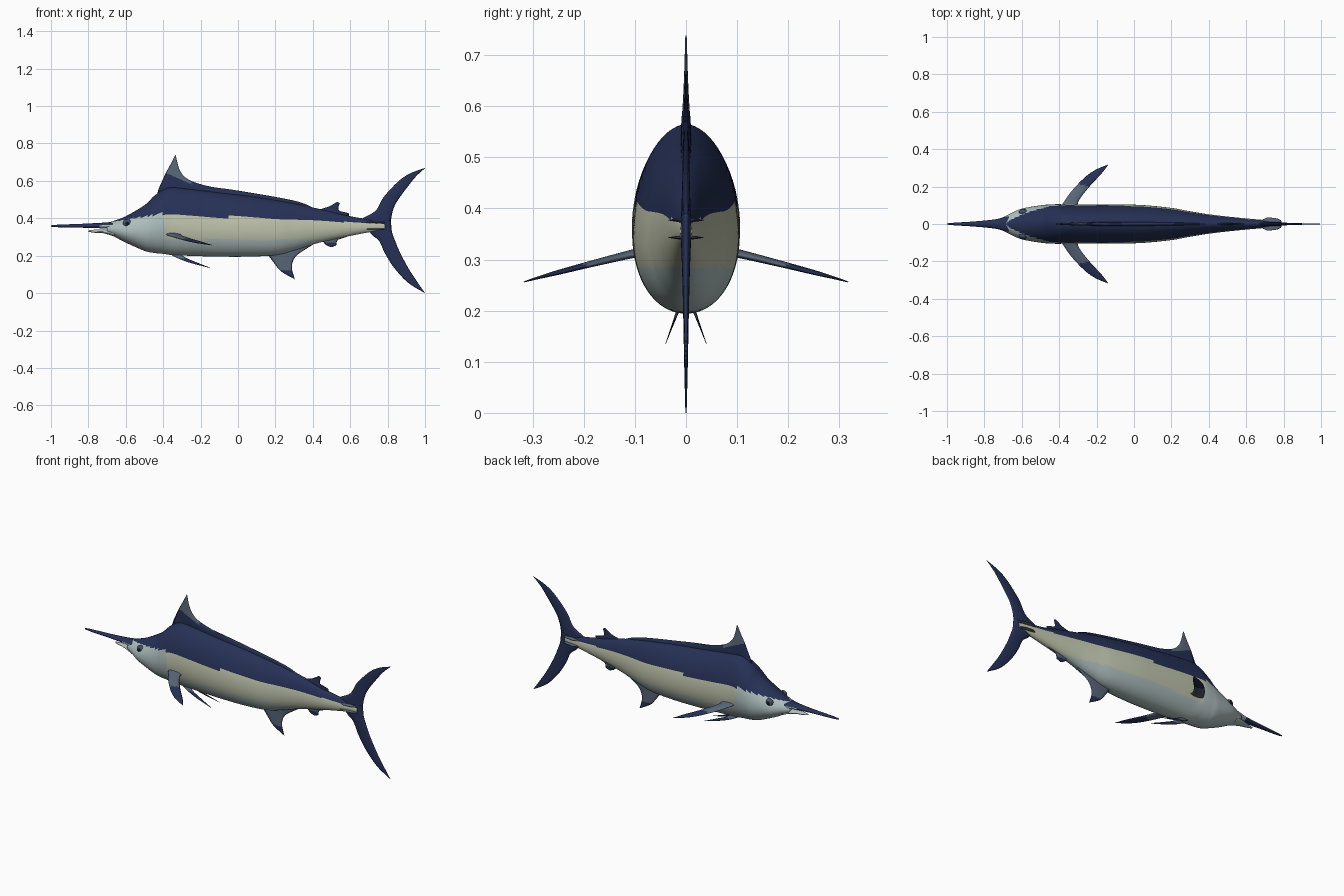
import bpy, bmesh, math
from mathutils import Vector


def material(name, rgb):
    m = bpy.data.materials.new(name)
    m.diffuse_color = (*rgb, 1)
    return m


MATS = [material("navy", (0.019, 0.030, 0.092)),
        material("cream", (0.52, 0.55, 0.41)),
        material("pale_belly", (0.42, 0.51, 0.51)),
        material("fin_grey", (0.10, 0.135, 0.19)),
        material("eye_slate", (0.06, 0.08, 0.13)),
        material("pupil_black", (0.006, 0.007, 0.012))]
NAVY, CREAM, PALE, GREY, SLATE, BLACK = range(6)


def smooth_rows(rows, steps):
    """Catmull-Rom interpolation between rows of numbers."""
    out = []
    n = len(rows)
    for i in range(n - 1):
        p0, p1, p2, p3 = (rows[max(0, min(n - 1, i + k))] for k in (-1, 0, 1, 2))
        for s in range(steps):
            t = s / steps
            out.append([0.5 * (2 * b + (c - a) * t + (2 * a - 5 * b + 4 * c - d) * t * t
                               + (3 * b - a - 3 * c + d) * t ** 3)
                        for a, b, c, d in zip(p0, p1, p2, p3)])
    out.append(list(rows[-1]))
    return out


def finish(name, bm, rule):
    bmesh.ops.recalc_face_normals(bm, faces=bm.faces)
    for f in bm.faces:
        f.smooth = True
        f.material_index = rule(f.calc_center_median())
    me = bpy.data.meshes.new(name)
    bm.to_mesh(me)
    bm.free()
    for m in MATS:
        me.materials.append(m)
    ob = bpy.data.objects.new(name, me)
    bpy.context.collection.objects.link(ob)
    return ob


def loft(name, rings, rule):
    bm = bmesh.new()
    vs = [[bm.verts.new(p) for p in r] for r in rings]
    n = len(vs[0])
    for a, b in zip(vs, vs[1:]):
        for j in range(n):
            k = (j + 1) % n
            bm.faces.new((a[j], a[k], b[k], b[j]))
    bm.faces.new(vs[0])
    bm.faces.new(vs[-1])
    return finish(name, bm, rule)


def tube(name, rows, rule, steps=12, sides=64):
    """Rows are x, top, bottom, half width; sections are egg shaped."""
    rings = []
    for x, top, bot, w in smooth_rows(rows, steps):
        mid = bot + (top - bot) * 0.44
        ring = []
        for j in range(sides):
            a = 2 * math.pi * j / sides
            c, s = math.cos(a), math.sin(a)
            z = mid + s * ((top - mid) if s > 0 else (mid - bot))
            y = w * math.copysign(abs(c) ** (1.12 if s > 0 else 0.95), c)
            ring.append((x, y, z))
        rings.append(ring)
    return loft(name, rings, rule)


def fin(name, rows, thick, rule, place=lambda u, v, t: (u, t, v), steps=8, chord=12):
    """Rows are lead u,v and trail u,v from root to tip; lens section."""
    rings = []
    data = smooth_rows(rows, steps)
    for i, (u0, v0, u1, v1) in enumerate(data):
        h = thick / 2 * (1 - 0.9 * i / (len(data) - 1))
        ring = []
        for j in range(2 * chord):
            k = j if j <= chord else 2 * chord - j
            f = k / chord
            t = h * math.sqrt(max(0, math.sin(math.pi * f))) * (1 if j <= chord else -1)
            ring.append(place(u0 + (u1 - u0) * f, v0 + (v1 - v0) * f, t))
        rings.append(ring)
    return loft(name, rings, rule)


# Body: dark back, cream flank, pale head and belly
def back_line(x):
    if x < -0.4:
        return 0.425 - 0.16 * (-0.4 - x)
    return 0.422 - 0.043 * (x + 0.4)


def body_colour(c):
    if c.z > back_line(c.x):
        return NAVY
    gill = -0.39 - 2.2 * (c.z - 0.33) ** 2
    return PALE if c.x < gill or c.z < 0.285 else CREAM


tube("body", [
    (-0.70, 0.374, 0.318, 0.036), (-0.66, 0.388, 0.301, 0.056),
    (-0.60, 0.411, 0.270, 0.082), (-0.50, 0.470, 0.226, 0.100),
    (-0.45, 0.518, 0.215, 0.104), (-0.40, 0.553, 0.210, 0.106),
    (-0.35, 0.565, 0.203, 0.103), (-0.25, 0.556, 0.199, 0.105),
    (-0.10, 0.538, 0.195, 0.105), (0.05, 0.521, 0.195, 0.101),
    (0.20, 0.498, 0.203, 0.086), (0.30, 0.480, 0.228, 0.068),
    (0.40, 0.458, 0.260, 0.052), (0.50, 0.435, 0.285, 0.040),
    (0.60, 0.411, 0.306, 0.030), (0.70, 0.394, 0.325, 0.021),
    (0.785, 0.378, 0.337, 0.011)], body_colour)

# Bill and lower jaw
tube("bill", [
    (-1.0, 0.362, 0.355, 0.003), (-0.96, 0.366, 0.352, 0.007),
    (-0.85, 0.370, 0.350, 0.014), (-0.75, 0.375, 0.347, 0.024),
    (-0.69, 0.379, 0.345, 0.038), (-0.62, 0.390, 0.335, 0.055)],
    lambda c: PALE if c.x > -0.74 and c.z < 0.362 else NAVY, 8, 32)
tube("lower_jaw", [
    (-0.80, 0.335, 0.328, 0.004), (-0.77, 0.339, 0.323, 0.012),
    (-0.72, 0.341, 0.320, 0.028), (-0.66, 0.342, 0.302, 0.046)],
    lambda c: PALE, 8, 32)

# Tall front dorsal fin running into a long low ridge
fin("dorsal_fin", [
    (-0.44, 0.50, 0.43, 0.44), (-0.425, 0.555, 0.31, 0.492),
    (-0.41, 0.59, 0.0, 0.548), (-0.40, 0.612, -0.15, 0.57),
    (-0.385, 0.645, -0.26, 0.605), (-0.36, 0.69, -0.31, 0.655),
    (-0.336, 0.738, -0.333, 0.737)], 0.026,
    lambda c: GREY if c.z > 0.645 - 0.45 * (c.x + 0.39) and c.x < -0.25 else NAVY, chord=24)

# Rear dorsal and the two anal fins
fin("rear_dorsal_fin", [
    (0.42, 0.435, 0.59, 0.405), (0.445, 0.45, 0.59, 0.427),
    (0.485, 0.462, 0.542, 0.44), (0.51, 0.476, 0.538, 0.462),
    (0.53, 0.488, 0.545, 0.48)], 0.014, lambda c: NAVY)
fin("anal_fin", [
    (0.15, 0.225, 0.42, 0.27), (0.165, 0.198, 0.37, 0.24),
    (0.195, 0.158, 0.308, 0.195), (0.232, 0.115, 0.288, 0.14),
    (0.305, 0.073, 0.303, 0.077)], 0.014,
    lambda c: NAVY if c.z < 0.122 else GREY, steps=14)
fin("rear_anal_fin", [
    (0.45, 0.285, 0.60, 0.315), (0.46, 0.268, 0.585, 0.302),
    (0.475, 0.255, 0.535, 0.285), (0.50, 0.245, 0.525, 0.255)],
    0.012, lambda c: NAVY if c.z < 0.27 else GREY)

# Crescent tail
fin("tail_upper", [
    (0.69, 0.355, 0.815, 0.35), (0.66, 0.393, 0.818, 0.39),
    (0.735, 0.44, 0.828, 0.44), (0.78, 0.515, 0.85, 0.49),
    (0.86, 0.60, 0.905, 0.566), (0.925, 0.642, 0.95, 0.622),
    (1.0, 0.669, 0.998, 0.666)], 0.022, lambda c: NAVY)
fin("tail_lower", [
    (0.69, 0.37, 0.818, 0.39), (0.71, 0.318, 0.823, 0.33),
    (0.755, 0.278, 0.84, 0.28), (0.785, 0.214, 0.865, 0.22),
    (0.835, 0.135, 0.91, 0.135), (0.91, 0.055, 0.955, 0.065),
    (1.0, 0.0, 0.998, 0.003)], 0.022, lambda c: NAVY)

# Paired parts
for side, tag in ((1, "left"), (-1, "right")):
    fin("pectoral_fin_" + tag, [
        (-0.40, 0.07, -0.30, 0.07), (-0.38, 0.11, -0.297, 0.12),
        (-0.33, 0.18, -0.25, 0.186), (-0.262, 0.25, -0.19, 0.252),
        (-0.205, 0.29, -0.165, 0.28), (-0.138, 0.318, -0.14, 0.314)], 0.02,
        lambda c: NAVY if abs(c.y) > 0.20 - 0.35 * (c.x + 0.25) else GREY,
        lambda u, v, t: (u, side * v, 0.331 - 0.21 * v + t - 0.05 * (u + 0.3)))
    fin("pelvic_fin_" + tag, [
        (-0.37, 0.215, -0.31, 0.21), (-0.335, 0.192, -0.275, 0.187),
        (-0.26, 0.163, -0.225, 0.166), (-0.15, 0.134, -0.149, 0.136)], 0.008,
        lambda c: NAVY if c.z < 0.185 else GREY,
        lambda u, v, t: (u, side * (0.014 + (0.205 - v) * 0.37 + t), v))
    for level, z in (("upper", 0.377), ("lower", 0.343)):
        fin(f"tail_keel_{level}_{tag}", [
            (0.66, 0.008, 0.79, 0.006), (0.69, 0.025, 0.785, 0.02),
            (0.715, 0.036, 0.765, 0.03)], 0.009, lambda c: GREY,
            lambda u, v, t: (u, side * v, z + t))
    for part, r, y, depth, col in (("eye", 0.023, 0.064, 0.016, SLATE),
                                   ("pupil", 0.010, 0.0775, 0.004, BLACK)):
        bm = bmesh.new()
        bmesh.ops.create_uvsphere(bm, u_segments=24, v_segments=14, radius=1)
        bmesh.ops.scale(bm, vec=(r, depth, r), verts=bm.verts)
        bmesh.ops.translate(bm, vec=Vector((-0.592, side * y, 0.372)), verts=bm.verts)
        finish(f"{part}_{tag}", bm, lambda c: col)
